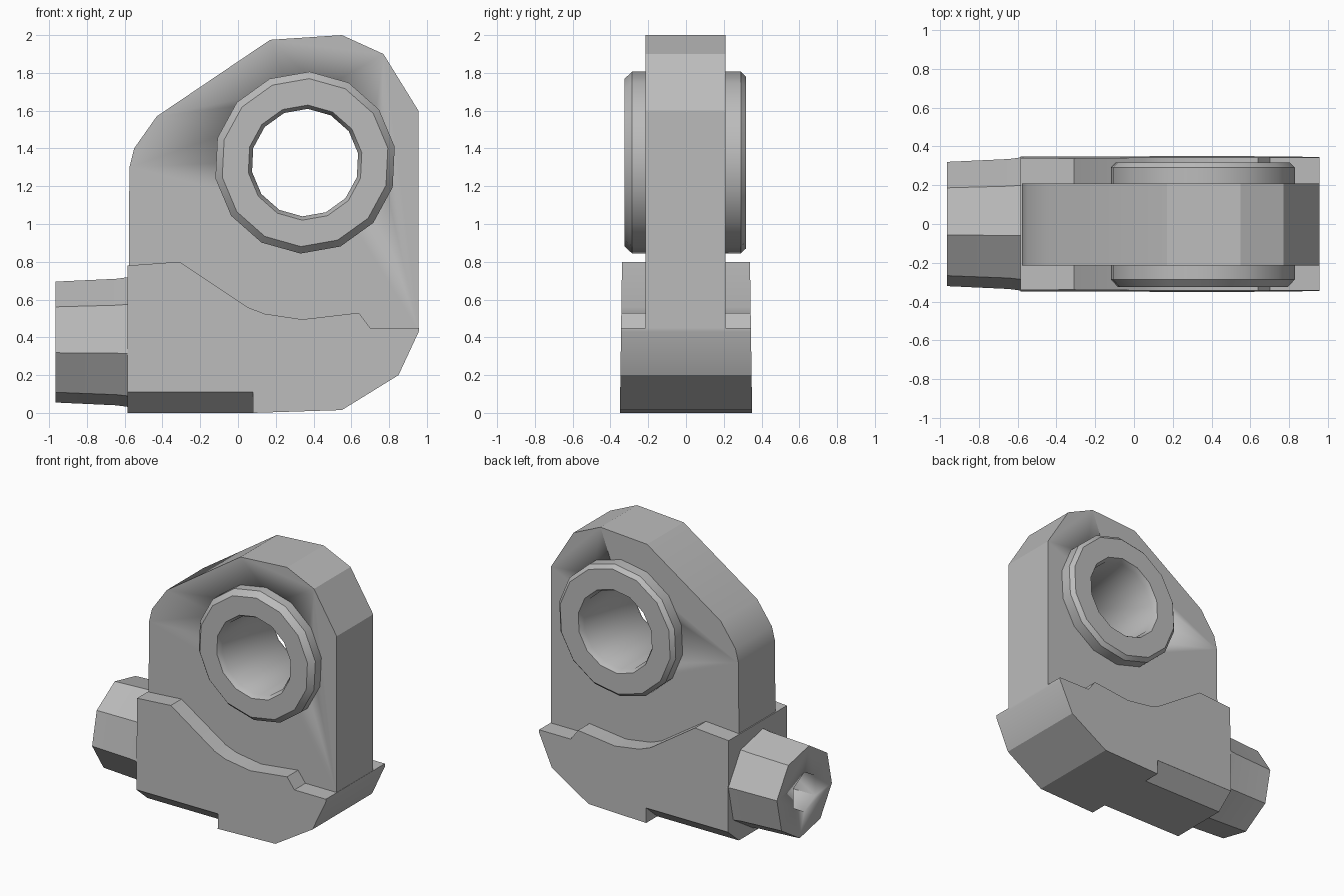
import bpy, bmesh, math
from mathutils import Vector

cube = bpy.data.objects.get("Cube")
if cube:
    bpy.data.objects.remove(cube, do_unlink=True)

grey = bpy.data.materials.new("plain grey")
grey.use_nodes = True
grey.diffuse_color = (0.5, 0.5, 0.5, 1)
grey.node_tree.nodes["Principled BSDF"].inputs["Base Color"].default_value = (0.5, 0.5, 0.5, 1)


def finish(name, bm, angle=30):
    bmesh.ops.recalc_face_normals(bm, faces=bm.faces)
    mesh = bpy.data.meshes.new(name)
    bm.to_mesh(mesh)
    bm.free()
    mesh.materials.append(grey)
    ob = bpy.data.objects.new(name, mesh)
    bpy.context.collection.objects.link(ob)
    select(ob)
    bpy.ops.object.shade_smooth_by_angle(angle=math.radians(angle))
    return ob


def select(ob):
    bpy.ops.object.select_all(action='DESELECT')
    ob.select_set(True)
    bpy.context.view_layer.objects.active = ob


def prism(name, outline, start, end, place):
    """Extrude a 2D outline between two offsets; place(u, v, w) gives x, y, z."""
    bm = bmesh.new()
    rings = [[bm.verts.new(place(u, v, w)) for u, v in outline] for w in (start, end)]
    n = len(outline)
    for ring in rings:
        bm.faces.new(ring)
    for i in range(n):
        j = (i + 1) % n
        bm.faces.new((rings[0][i], rings[0][j], rings[1][j], rings[1][i]))
    return finish(name, bm, 25)


def lathe(name, profile, sides, turn, place, closed=False, angle=30):
    """Spin (radius, offset) pairs; closed joins last to first, else caps the ends."""
    bm = bmesh.new()
    rings = []
    for r, w in profile:
        angles = [math.radians(turn) + math.tau * i / sides for i in range(sides)]
        rings.append([bm.verts.new(place(r * math.cos(a), r * math.sin(a), w)) for a in angles])
    pairs = list(zip(rings, rings[1:]))
    if closed:
        pairs.append((rings[-1], rings[0]))
    else:
        bm.faces.new(rings[0])
        bm.faces.new(rings[-1])
    for a, b in pairs:
        for i in range(sides):
            j = (i + 1) % sides
            bm.faces.new((a[i], a[j], b[j], b[i]))
    return finish(name, bm, angle)


def cut(ob, cutter):
    mod = ob.modifiers.new("cut", 'BOOLEAN')
    mod.operation = 'DIFFERENCE'
    mod.solver = 'EXACT'
    mod.object = cutter
    cutter.hide_render = True
    select(ob)
    bpy.ops.object.modifier_apply(modifier=mod.name)
    bpy.data.objects.remove(cutter, do_unlink=True)


def side_on(u, v, w):
    return Vector((u, w, v))


def around_bore(u, v, w):
    return Vector((0.355 + u, w, 1.325 + v))


def around_bolt(u, v, w):
    return Vector((w, u, 0.375 + v))


# Upright plate with a round opening for the bushing
plate = prism("upright_plate", [
    (-0.58, 0.44), (-0.575, 1.3), (-0.55, 1.4), (-0.43, 1.57), (0.17, 1.975),
    (0.55, 2.0), (0.77, 1.9), (0.955, 1.6), (0.955, 0.44)], -0.215, 0.21, side_on)
cut(plate, lathe("bore_cutter", [(0.4, -0.5), (0.4, 0.5)], 14, 0, around_bore))

# Wide base, a little wider at the bottom than at the top
base = prism("base_block", [
    (-0.585, 0.11), (-0.585, 0.78), (-0.31, 0.8), (0.05, 0.56), (0.14, 0.525),
    (0.34, 0.495), (0.64, 0.53), (0.70, 0.45), (0.957, 0.45), (0.957, 0.43),
    (0.85, 0.2), (0.55, 0.015), (0.08, 0), (0.08, 0.11)], -0.35, 0.35, side_on)
for v in base.data.vertices:
    v.co.y *= 1 - 0.04 * v.co.z

# Tapered foot under the rear half of the base
prism("tapered_foot", [(-0.348, 0.11), (0.348, 0.11), (0.22, 0), (-0.22, 0)],
      -0.585, 0.08, lambda u, v, w: Vector((w, u, v)))

# Bushing ring through the plate
lathe("bushing_ring", [
    (0.482, -0.285), (0.445, -0.325), (0.305, -0.325), (0.285, -0.29),
    (0.285, 0.28), (0.305, 0.318), (0.455, 0.318), (0.482, 0.29)],
      14, 10, around_bore, closed=True)

# Bolt head with a hexagonal socket
bolt = lathe("bolt_head", [(0.325, -0.965), (0.34, -0.645), (0.35, -0.57)],
             8, 10, around_bolt, angle=25)
cut(bolt, lathe("socket_cutter", [(0.145, -1.1), (0.145, -0.72)], 6, 30, around_bolt))
